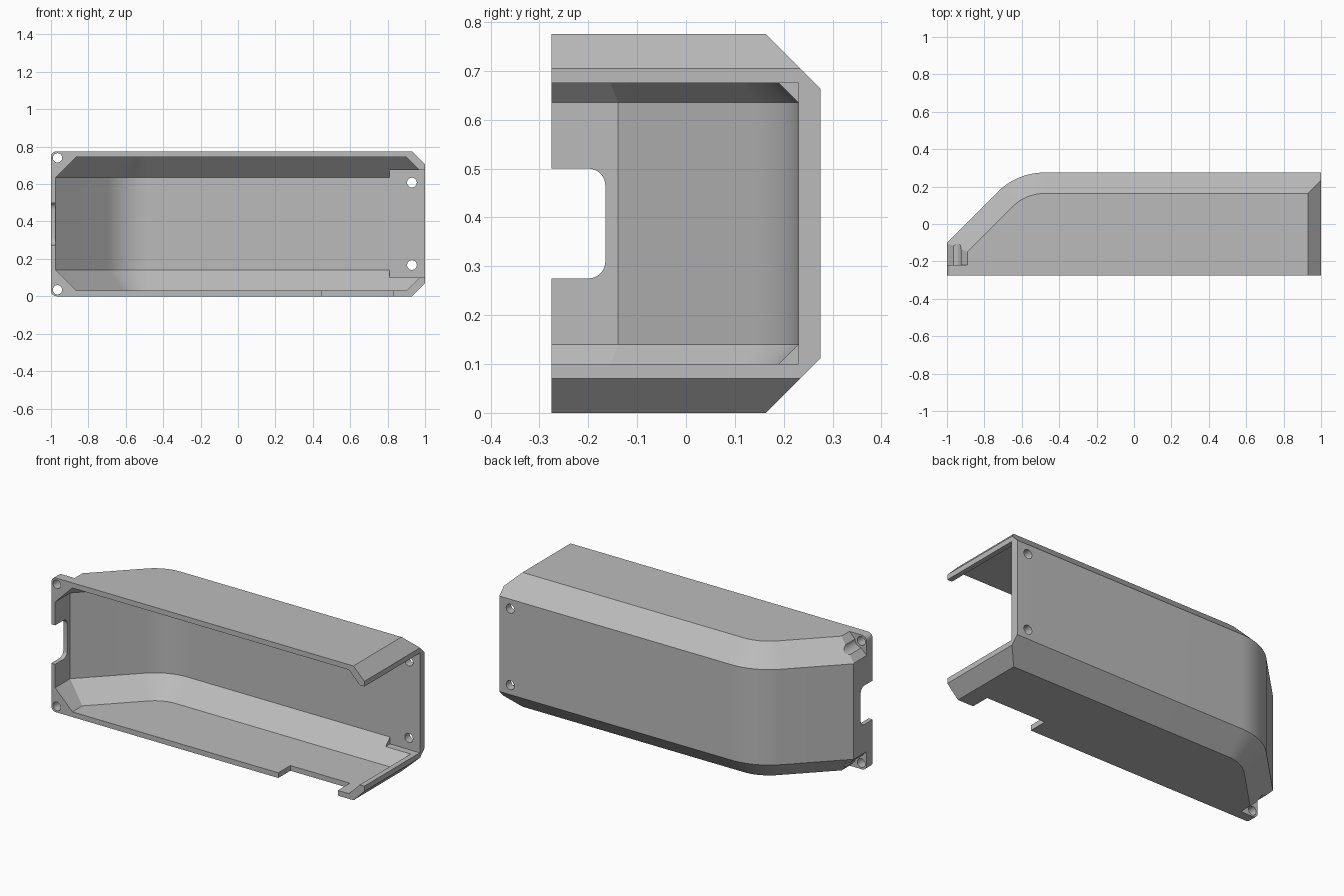
import bpy, bmesh
from math import sin, cos, pi, radians

cube = bpy.data.objects.get("Cube")
if cube:
    bpy.data.objects.remove(cube, do_unlink=True)

H = 0.775                     # overall height
FRONT, BACK = -0.275, 0.275
CX, R = -0.48, 0.35           # bend between the back and the slanted side
SCREW_X, SCREW_Z = -0.965, 0.035

grey = bpy.data.materials.new("grey plastic")
grey.use_nodes = True
grey.diffuse_color = (0.5, 0.5, 0.5, 1)
grey.node_tree.nodes["Principled BSDF"].inputs["Base Color"].default_value = (0.5, 0.5, 0.5, 1)


def loft(name, rings):
    """Closed solid through rings of equal point count."""
    bm = bmesh.new()
    loops = [[bm.verts.new(p) for p in ring] for ring in rings]
    n = len(loops[0])
    for a, b in zip(loops, loops[1:]):
        for i in range(n):
            j = (i + 1) % n
            bm.faces.new((a[i], a[j], b[j], b[i]))
    bm.faces.new(loops[0])
    bm.faces.new(loops[-1])
    bmesh.ops.recalc_face_normals(bm, faces=bm.faces)
    mesh = bpy.data.meshes.new(name)
    bm.to_mesh(mesh)
    bm.free()
    mesh.materials.append(grey)
    obj = bpy.data.objects.new(name, mesh)
    bpy.context.collection.objects.link(obj)
    return obj


def prism(name, pts, axis, lo, hi):
    if axis == "x":
        return loft(name, [[(t, a, b) for a, b in pts] for t in (lo, hi)])
    return loft(name, [[(a, t, b) for a, b in pts] for t in (lo, hi)])


def box(name, x, y, z):
    pts = [(x[0], z[0]), (x[1], z[0]), (x[1], z[1]), (x[0], z[1])]
    return prism(name, pts, "y", *y)


def arc(cx, cy, r, start, end, steps):
    angles = [radians(start + (end - start) * i / steps) for i in range(steps + 1)]
    return [(cx + r * cos(a), cy + r * sin(a)) for a in angles]


def circle(cx, cy, r, n=28):
    return arc(cx, cy, r, 0, 360, n)[:-1]


def outline(z, inset, x0, x1, front):
    """Plan outline with the back and slanted side moved inwards."""
    bend = arc(CX, BACK - R, R - inset, 135, 90, 14)
    slant_y = bend[0][1] + x0 - bend[0][0]
    pts = [(x0, front), (x0, slant_y)] + bend + [(x1, BACK - inset), (x1, front)]
    return [(x, y, z) for x, y in pts]


def symmetric_loft(name, levels, front):
    full = levels + [(H - z, d, a, b) for z, d, a, b in reversed(levels)]
    return loft(name, [outline(*level, front) for level in full])


def combine(target, tool, operation="DIFFERENCE"):
    mod = target.modifiers.new("bool", "BOOLEAN")
    mod.operation, mod.solver, mod.object = operation, "EXACT", tool
    bpy.context.view_layer.objects.active = target
    bpy.ops.object.modifier_apply(modifier=mod.name)
    bpy.data.objects.remove(tool, do_unlink=True)


# Outer body with chamfered back edges and right end
shell = symmetric_loft("housing_shell", [
    (0, 0.112, -1, 0.93), (0.07, 0.042, -1, 1), (0.112, 0, -1, 1)], FRONT)

sides = (lambda z: z, lambda z: H - z)

# Screw tabs at the left corners
for side in sides:
    z = sorted((side(0), side(0.11)))
    combine(shell, box("tab", (-1, -0.89), (FRONT, -0.22), z), "UNION")

# Hollow interior
combine(shell, symmetric_loft("cavity", [
    (0.03, 0.155, -0.865, 0.9), (0.1, 0.085, -0.935, 0.97),
    (0.14, 0.045, -0.975, 0.97)], -0.4))

# Open right end
combine(shell, box("end_opening", (0.81, 1.1), (-0.4, 0.23), (0.1, H - 0.1)))

for side in sides:
    def flip(pts):
        return [(x, side(z)) for x, z in pts]

    # Screw head pocket behind each tab
    corner = [(-1.1, -0.1), (-0.79, -0.1), (-1.1, 0.21)]
    combine(shell, prism("pocket", flip(corner), "y", -0.22, 0.1))
    combine(shell, prism("groove", flip(circle(SCREW_X, SCREW_Z, 0.04)), "y", -0.22, 0.1))
    # Screw holes at the left tabs and in the back wall
    combine(shell, prism("tab_hole", flip(circle(SCREW_X, SCREW_Z, 0.025)), "y", -0.4, -0.15))
    combine(shell, prism("back_hole", flip(circle(0.93, 0.167, 0.026)), "y", 0.15, 0.4))
    # Rounded tab corner
    rounding = arc(-0.97, 0.03, 0.03, 180, 270, 6)
    rounding += [(-0.97, -0.05), (-1.05, -0.05), (-1.05, 0.03)]
    combine(shell, prism("rounding", flip(rounding), "y", -0.4, -0.1))

# Rounded cable notch in the left wall
notch = [(-0.4, 0.275)] + arc(-0.2, 0.31, 0.035, -90, 0, 8)
notch += arc(-0.2, 0.465, 0.035, 0, 90, 8) + [(-0.4, 0.5)]
combine(shell, prism("cable_notch", notch, "x", -1.1, -0.9))

# Slot in the front edge of the floor
combine(shell, box("floor_slot", (0.45, 0.83), (-0.4, -0.165), (-0.1, 0.06)))

bpy.ops.object.select_all(action="DESELECT")
shell.select_set(True)
bpy.context.view_layer.objects.active = shell
bpy.ops.object.shade_smooth_by_angle(angle=radians(25))
